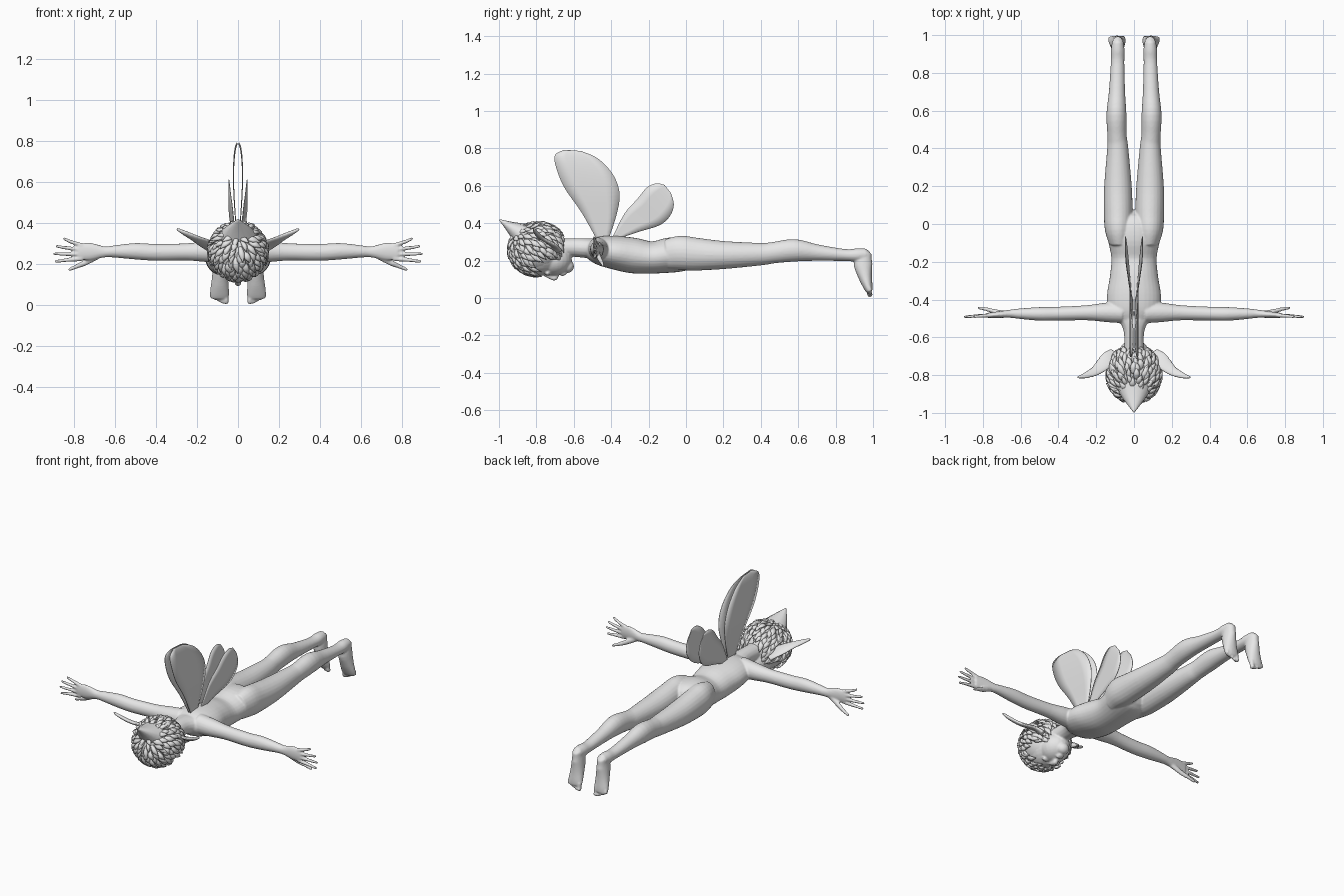
import bpy, bmesh, math, random
from mathutils import Vector, Matrix

random.seed(4)
cube = bpy.data.objects.get("Cube")
if cube:
    bpy.data.objects.remove(cube)

grey = bpy.data.materials.new("pale_grey")
grey.use_nodes = True
grey.diffuse_color = (0.8, 0.8, 0.8, 1)
grey.node_tree.nodes["Principled BSDF"].inputs["Base Color"].default_value = (0.8, 0.8, 0.8, 1)


def spline(rows, steps):
    """Catmull-Rom through rows of equal length."""
    out = []
    last = len(rows) - 1
    for i in range(last):
        p = [rows[max(0, min(last, i + k))] for k in (-1, 0, 1, 2)]
        for s in range(steps):
            t = s / steps
            out.append([b + 0.5 * t * (c - a + t * (2 * a - 5 * b + 4 * c - d
                        + t * (3 * (b - c) + d - a))) for a, b, c, d in zip(*p)])
    out.append(list(rows[-1]))
    return out


def loft(bm, rows, ref, sides=16, steps=4, side=1):
    """Closed tube; rows are x, y, z, radius along ref, radius across."""
    rows = spline(rows, steps)
    pts = [Vector((r[0] * side, r[1], r[2])) for r in rows]
    ref = Vector((ref[0] * side, ref[1], ref[2]))
    rings = []
    for i, r in enumerate(rows):
        tan = (pts[min(i + 1, len(pts) - 1)] - pts[max(i - 1, 0)]).normalized()
        u = (ref - tan * ref.dot(tan)).normalized()
        v = tan.cross(u)
        a, b = max(r[3], 0.0005), max(r[4], 0.0005)
        rings.append([bm.verts.new(pts[i] + u * a * math.cos(w) + v * b * math.sin(w))
                      for w in (2 * math.pi * k / sides for k in range(sides))])
        if i in (0, len(rows) - 1):
            tip = bm.verts.new(pts[i] + tan * min(a, b) * (0.6 if i else -0.6))
            ring = rings[-1]
            for k in range(sides):
                e = (ring[k], ring[(k + 1) % sides])
                bm.faces.new((e[0], e[1], tip) if i else (e[1], e[0], tip))
    for lo, hi in zip(rings, rings[1:]):
        for k in range(sides):
            n = (k + 1) % sides
            bm.faces.new((lo[k], lo[n], hi[n], hi[k]))


def ball(bm, centre, radii):
    m = Matrix.Translation(centre) @ Matrix.Diagonal((*radii, 1))
    bmesh.ops.create_uvsphere(bm, u_segments=24, v_segments=16, radius=1, matrix=m)


def finish(bm, name):
    bmesh.ops.recalc_face_normals(bm, faces=bm.faces)
    for f in bm.faces:
        f.smooth = True
    mesh = bpy.data.meshes.new(name)
    bm.to_mesh(mesh)
    bm.free()
    mesh.materials.append(grey)
    obj = bpy.data.objects.new(name, mesh)
    bpy.context.collection.objects.link(obj)
    return obj


X, Z = (1, 0, 0), (0, 0, 1)
body = bmesh.new()

# Torso and neck
loft(body, [(0, -.53, .265, .07, .045), (0, -.47, .255, .13, .075), (0, -.38, .243, .143, .09),
            (0, -.28, .227, .128, .095), (0, -.18, .217, .12, .086), (0, -.08, .23, .138, .094),
            (0, 0, .232, .14, .085), (0, .04, .23, .1, .06)], X, 32)
loft(body, [(0, -.74, .26, .06, .055), (0, -.62, .27, .052, .05), (0, -.55, .268, .06, .052),
            (0, -.48, .262, .1, .055)], X)

# Head, jaw, nose and lips
ball(body, (0, -.79, .25), (.12, .14, .13))
ball(body, (0, -.71, .205), (.088, .1, .085))
ball(body, (0, -.635, .17), (.038, .036, .036))
loft(body, [(0, -.765, .135, .012, .012), (0, -.72, .112, .013, .014), (0, -.7, .108, .017, .014),
            (0, -.69, .122, .012, .01)], X)
ball(body, (0, -.662, .128), (.024, .009, .012))
ball(body, (0, -.648, .133), (.02, .008, .012))

for s in (1, -1):
    # Eyes and pointed ears
    ball(body, (s * .04, -.74, .133), (.022, .013, .013))
    loft(body, [(.1, -.69, .255, .038, .016), (.14, -.72, .29, .045, .012),
                (.2, -.775, .322, .03, .011), (.26, -.803, .352, .017, .01),
                (.298, -.812, .372, .007, .007)], (.3, .8, -.4), side=s)

    # Legs
    loft(body, [(.078, -.1, .235, .055, .08), (.083, -.03, .242, .071, .091),
                (.083, .05, .235, .076, .088), (.085, .2, .23, .073, .075),
                (.086, .4, .235, .056, .06), (.09, .47, .243, .051, .057),
                (.093, .58, .255, .053, .06), (.09, .7, .243, .043, .044),
                (.087, .85, .23, .036, .032), (.086, .92, .23, .036, .036),
                (.086, .965, .232, .03, .032)], X, 24, side=s)

    # Feet and toes
    loft(body, [(.086, .965, .245, .026, .03), (.086, .947, .19, .034, .05),
                (.088, .957, .12, .041, .038), (.09, .973, .06, .047, .025),
                (.09, .98, .035, .044, .017)], X, 20, side=s)
    for k in range(5):
        x, r = .058 + .0175 * k, .014 if k == 0 else .0095
        drop = .009 * max(0, k - 1)
        loft(body, [(x, .98, .055, r, r), (x, .98, .03 + drop, r * .9, r),
                    (x, .985, .012 + drop, r, r)], X, 10, side=s)

    # Arms and palms
    loft(body, [(.06, -.47, .265, .06, .055), (.14, -.468, .262, .053, .052),
                (.25, -.47, .26, .042, .04), (.4, -.475, .258, .041, .037),
                (.5, -.476, .263, .04, .036), (.6, -.475, .262, .03, .028),
                (.65, -.475, .26, .027, .022), (.72, -.48, .262, .042, .017),
                (.78, -.484, .26, .04, .013)], Z, 20, side=s)

    # Fingers and thumb
    for k, tip_x in enumerate((.85, .888, .9, .892)):
        z0, z1 = .292 - .022 * k, .325 - .037 * k
        mid = (.775 + tip_x) / 2
        loft(body, [(.76, -.484, z0, .011, .011), (mid, -.487, (z0 + z1) / 2, .0095, .0095),
                    (tip_x, -.492, z1, .007, .007)], Z, 10, side=s)
    loft(body, [(.67, -.475, .248, .016, .013), (.74, -.462, .21, .015, .012),
                (.785, -.45, .19, .011, .01), (.825, -.444, .173, .008, .007)], Z, 10, side=s)

skin = finish(body, "body")
remesh = skin.modifiers.new("fuse", "REMESH")
remesh.mode = "VOXEL"
remesh.voxel_size = .0055
remesh.use_smooth_shade = True
soften = skin.modifiers.new("soften", "SMOOTH")
soften.factor = .5
soften.iterations = 4

# Hair: a scalp, a pointed crown and rows of overlapping locks
hair = bmesh.new()
centre, size = Vector((0, -.795, .262)), Vector((.132, .142, .132))
ball(hair, centre, size)
loft(hair, [(0, -.86, .33, .1, .075), (0, -.93, .375, .055, .035),
            (0, -.995, .417, .004, .004)], X, 12)
pole = Vector((0, -.78, .63)).normalized()
east = Vector(X)
north = pole.cross(east)


def on_scalp(theta, phi, lift):
    d = pole * math.cos(theta) + (east * math.cos(phi) + north * math.sin(phi)) * math.sin(theta)
    return centre + Vector([a * b for a, b in zip(d, size)]) * lift, d


for row in range(11):
    theta = .12 + row * .2
    count = max(7, int(30 * math.sin(theta)))
    for k in range(count):
        phi = 2 * math.pi * (k + .5 * (row % 2)) / count + random.uniform(-.06, .06)
        start, d = on_scalp(theta, phi, .98)
        face = d.z < -.25 and d.y > -.25
        nape = d.y > .72
        if face or nape:
            continue
        span = random.uniform(.38, .55)
        turn = random.uniform(-.12, .12)
        mid, n = on_scalp(theta + span * .5, phi + turn * .4, 1.09)
        end, _ = on_scalp(theta + span, phi + turn, random.uniform(1.06, 1.18))
        across = (end - start).cross(n)
        w = random.uniform(.013, .018)
        loft(hair, [(*start, w * .6, .006), (*mid, w, .009), (*end, .001, .001)],
             across, 6, 3)
finish(hair, "hair")

# Wings: rows of leading and trailing edge points (y, z, y, z)
upper = [(-.475, .31, -.415, .31), (-.56, .46, -.37, .45), (-.65, .59, -.355, .56),
         (-.695, .70, -.39, .66), (-.70, .765, -.47, .745), (-.65, .792, -.56, .785)]
lower = [(-.40, .31, -.385, .31), (-.33, .45, -.25, .355), (-.26, .53, -.14, .39),
         (-.21, .59, -.085, .44), (-.16, .613, -.065, .5), (-.115, .605, -.08, .56)]


def wing(name, rows, offset, side):
    bm = bmesh.new()
    rows = spline(rows, 5)
    grid = []
    for i, (y0, z0, y1, z1) in enumerate(rows):
        x = side * offset(i / (len(rows) - 1))
        grid.append([bm.verts.new((x, y0 + (y1 - y0) * t, z0 + (z1 - z0) * t))
                     for t in (0, .25, .5, .75, 1)])
    for lo, hi in zip(grid, grid[1:]):
        for k in range(4):
            bm.faces.new((lo[k], lo[k + 1], hi[k + 1], hi[k]))
    obj = finish(bm, name)
    solid = obj.modifiers.new("thickness", "SOLIDIFY")
    solid.thickness = .004
    solid.offset = 0


for s, label in ((1, "left"), (-1, "right")):
    wing(label + "_upper_wing", upper, lambda t: .004 + .018 * math.sin(math.pi * t), s)
    wing(label + "_lower_wing", lower, lambda t: .012 + .033 * math.sin(math.pi * .6 * t), s)
